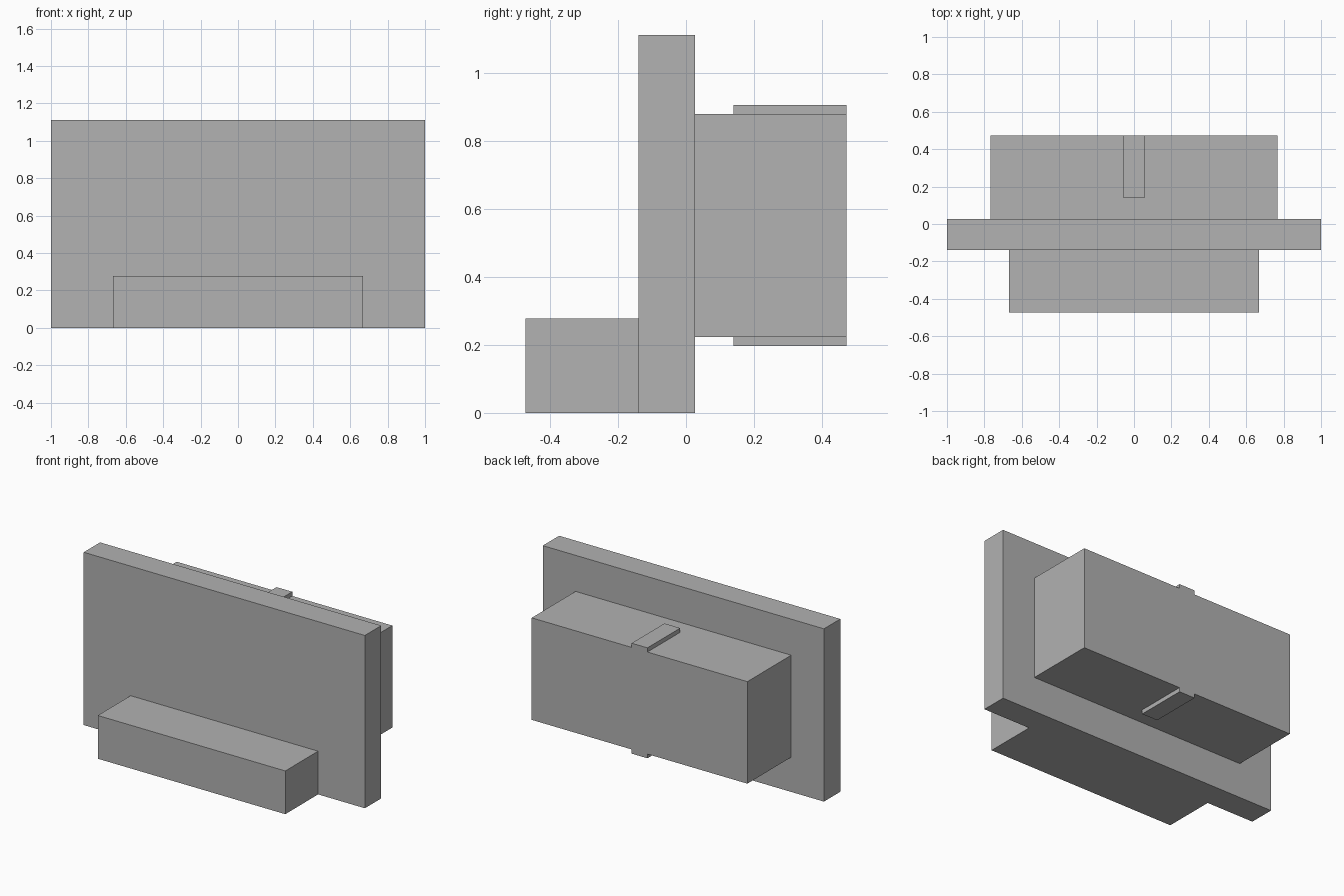
import bpy

cube = bpy.data.objects.get("Cube")
if cube:
    bpy.data.objects.remove(cube, do_unlink=True)

# Single flat grey
grey = bpy.data.materials.new("mid_grey")
grey.use_nodes = True
color = (0.445, 0.445, 0.445, 1)
grey.diffuse_color = color
grey.node_tree.nodes["Principled BSDF"].inputs["Base Color"].default_value = color


def block(name, half_width, y, z):
    """Box centred on x, spanning the given y and z ranges."""
    bpy.ops.mesh.primitive_cube_add(size=1)
    ob = bpy.context.object
    ob.name = name
    size = (2 * half_width, y[1] - y[0], z[1] - z[0])
    centre = (0, sum(y) / 2, sum(z) / 2)
    for v in ob.data.vertices:
        v.co = [c * s + o for c, s, o in zip(v.co, size, centre)]
    ob.data.materials.append(grey)
    return ob


PLATE_FRONT, PLATE_BACK, BACK = -0.139, 0.027, 0.472
BODY_BOTTOM, BODY_TOP, RIB = 0.223, 0.879, 0.027

# Upright plate with a ledge in front and a plug body behind
block("face_plate", 1.0, (PLATE_FRONT, PLATE_BACK), (0, 1.111))
block("front_ledge", 0.667, (-BACK, PLATE_FRONT), (0, 0.278))
block("rear_body", 0.767, (PLATE_BACK, BACK), (BODY_BOTTOM, BODY_TOP))

# Locating ribs above and below the rear body
block("top_rib", 0.056, (0.139, BACK), (BODY_TOP, BODY_TOP + RIB))
block("bottom_rib", 0.056, (0.139, BACK), (BODY_BOTTOM - RIB, BODY_BOTTOM))
